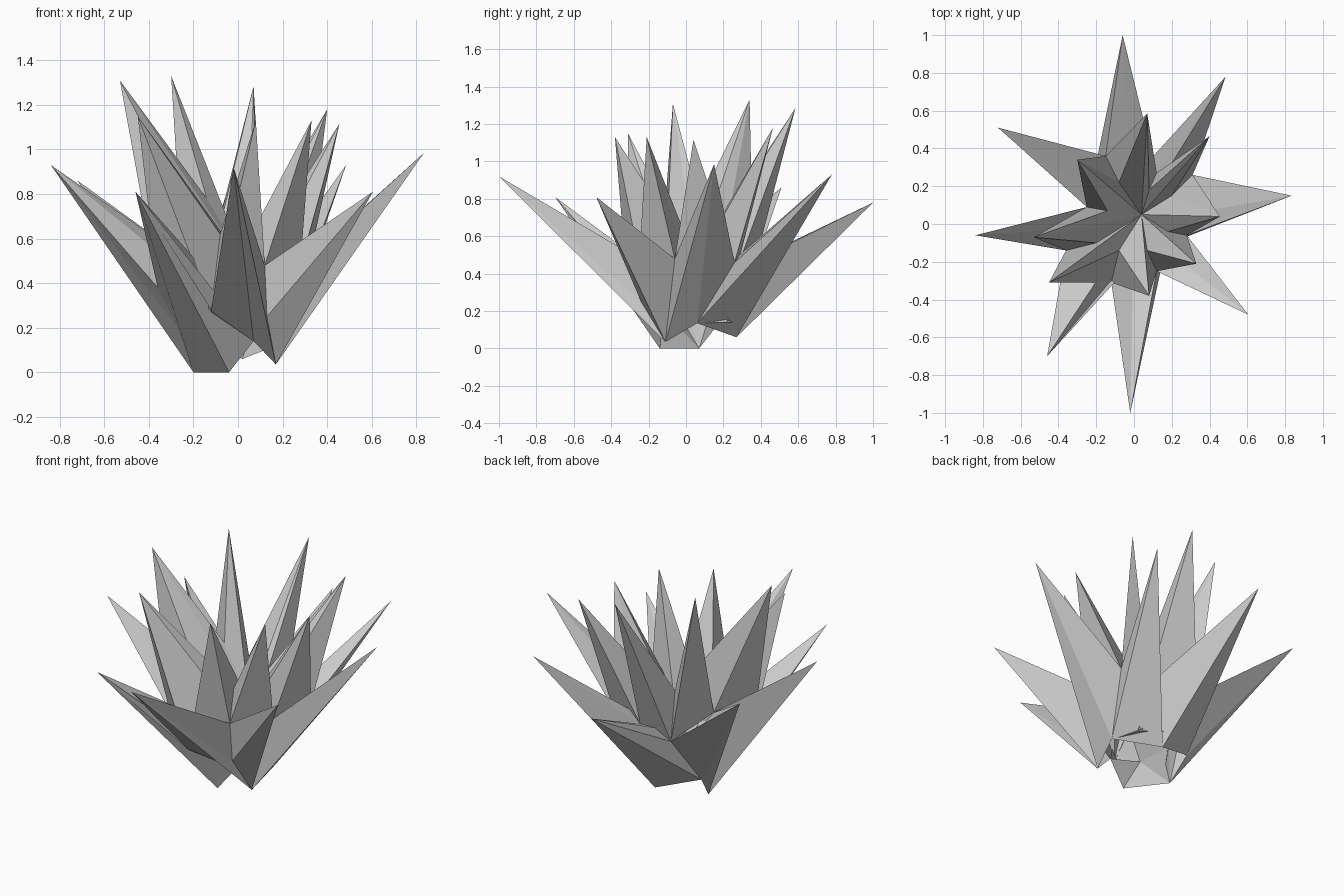
import bpy
import bmesh
from mathutils import Vector

cube = bpy.data.objects.get("Cube")
if cube:
    bpy.data.objects.remove(cube, do_unlink=True)

# One plain grey for the whole plant
grey = bpy.data.materials.new("leaf_grey")
grey.use_nodes = True
colour = (0.6, 0.6, 0.6, 1)
grey.diffuse_color = colour
grey.node_tree.nodes["Principled BSDF"].inputs["Base Color"].default_value = colour


def add_spike(bm, tip, base):
    """Closed spike: a fan from the base outline to the tip, plus a cap."""
    outline = [Vector(point) for point in base]
    ring = [bm.verts.new(p) for p in outline]
    top = bm.verts.new(tip)
    middle = bm.verts.new(sum(outline, Vector()) / len(outline))
    for a, b in zip(ring, ring[1:] + ring[:1]):
        bm.faces.new((a, b, top))
        bm.faces.new((b, a, middle))


def make_object(name, spikes):
    bm = bmesh.new()
    for tip, base in spikes:
        add_spike(bm, tip, base)
    bmesh.ops.recalc_face_normals(bm, faces=bm.faces)
    mesh = bpy.data.meshes.new(name)
    bm.to_mesh(mesh)
    bm.free()
    mesh.materials.append(grey)
    obj = bpy.data.objects.new(name, mesh)
    bpy.context.collection.objects.link(obj)
    return obj


# Leaf tips, counter-clockwise from the +x side
outer_tips = [(.835, .15, .985), (.485, .78, .93), (-.06, 1, .78), (-.72, .51, .86),
              (-.84, -.06, .93), (-.46, -.7, .81), (-.02, -1, .92), (.605, -.48, .81)]
inner_tips = [(.455, .04, 1.115), (.4, .465, 1.18), (.07, .585, 1.285), (-.3, .34, 1.33),
              (-.53, -.07, 1.31), (-.45, -.31, 1.15), (.08, -.38, 1.13), (.33, -.21, 1.13)]

# Shoulders between neighbouring outer leaves, and valleys between inner ones
shoulders = [(.28, -.06, .48), (.31, .26, .46), (.12, .27, .42), (-.15, .36, .42),
             (-.25, .09, .52), (-.36, -.14, .38), (-.12, -.31, .28), (.12, -.25, .48)]
valleys = [(.18, -.04, .6), (.2, .15, .62), (.08, .18, .64), (-.08, .22, .66),
           (-.14, .07, .78), (-.2, -.1, .66), (-.08, -.14, .62), (.07, -.14, .64)]
heart = (.04, .05, .47)

# Root points under the plant, and the roots that each outer leaf grows from
side, front, left_foot, back = (.17, -.11, .035), (-.04, -.14, 0), (-.2, .07, 0), (.02, .27, .06)
side_high, back_high = (.21, .06, .135), (-.23, .18, .14)
front_high, keel, left_keel = (.07, -.12, .14), (.13, -.24, .25), (-.27, -.05, .2)
leaf_roots = [(side, side_high), (side_high, back), (back, back_high),
              (back_high, left_foot), (left_foot, left_keel),
              (left_keel, left_foot, front, front_high),
              (front_high, side, keel), (keel, side)]

outer, inner = [], []
count = len(outer_tips)
for i in range(count):
    j = (i + 1) % count
    x, y, _ = outer_tips[i]
    ridge = (x * .25, y * .25, .42)
    outer.append((outer_tips[i],
                  [shoulders[i], *leaf_roots[i], shoulders[j], ridge]))
    # Inner leaves rise from the same shoulders and meet in higher valleys
    inner.append((inner_tips[i],
                  [valleys[i], shoulders[i], shoulders[j], valleys[j], heart]))

make_object("outer_leaves", outer)
make_object("inner_leaves", inner)

# Tiny sprout tucked under the back of the plant
bud = Vector((.12, .21, .15))
base = [bud + Vector(p) for p in ((-.03, 0, -.01), (.03, 0, -.01), (0, .01, .02))]
sprout_tips = [(.085, .28, .2), (.145, .23, .19), (.2, .07, .135), (.04, .3, .14)]
make_object("sprout", [(tip, base) for tip in sprout_tips])
